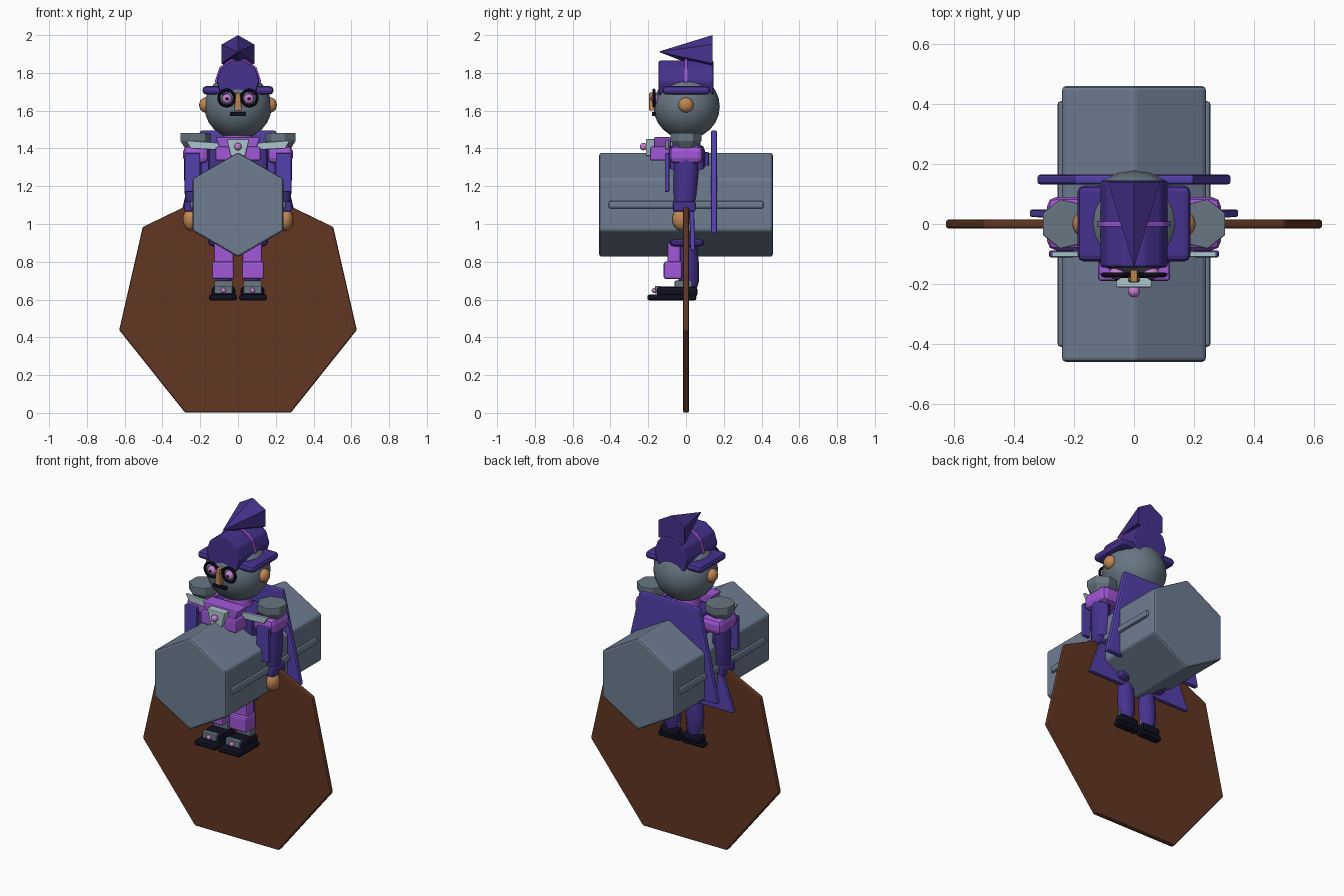
import bpy, bmesh, math

if "Cube" in bpy.data.objects:
    bpy.data.objects.remove(bpy.data.objects["Cube"])


def material(name, r, g, b):
    lin = lambda c: ((c / 255 + 0.055) / 1.055) ** 2.4 if c > 10 else c / 255 / 12.92
    m = bpy.data.materials.new(name)
    m.diffuse_color = (lin(r), lin(g), lin(b), 1)
    m.use_nodes = True
    m.node_tree.nodes["Principled BSDF"].inputs["Base Color"].default_value = m.diffuse_color
    return m


SLATE = material("slate", 110, 124, 145)
GREY = material("stone grey", 104, 118, 130)
BROWN = material("wood brown", 98, 54, 34)
PURPLE = material("hat purple", 70, 50, 142)
CAPE = material("cape violet", 84, 65, 172)
PINK = material("orchid", 160, 88, 215)
PALE = material("pale steel", 172, 197, 206)
SKIN = material("skin tan", 192, 135, 84)
BLACK = material("near black", 16, 16, 34)
LILAC = material("lilac", 198, 128, 208)


def finish(ob, mat, bevel=0, smooth=False):
    ob.data.materials.append(mat)
    if bevel:
        mod = ob.modifiers.new("soft_edges", "BEVEL")
        mod.width, mod.segments = bevel, 2
        mod.limit_method, mod.angle_limit = "ANGLE", math.radians(25)
    if smooth:
        bpy.ops.object.select_all(action="DESELECT")
        ob.select_set(True)
        bpy.context.view_layer.objects.active = ob
        bpy.ops.object.shade_smooth_by_angle(angle=math.radians(40))
    return ob


def loft(name, rings, mat, bevel=0, smooth=False):
    """Skin a stack of equal point rings and cap both ends."""
    bm = bmesh.new()
    loops = [[bm.verts.new(p) for p in ring] for ring in rings]
    for a, b in zip(loops, loops[1:]):
        for i in range(len(a)):
            j = (i + 1) % len(a)
            bm.faces.new((a[i], a[j], b[j], b[i]))
    bm.faces.new(loops[0])
    bm.faces.new(loops[-1])
    bmesh.ops.remove_doubles(bm, verts=bm.verts, dist=1e-5)
    bmesh.ops.recalc_face_normals(bm, faces=bm.faces)
    me = bpy.data.meshes.new(name)
    bm.to_mesh(me)
    bm.free()
    ob = bpy.data.objects.new(name, me)
    bpy.context.collection.objects.link(ob)
    return finish(ob, mat, bevel, smooth)


def slab(name, outline, y0, y1, mat, bevel=0):
    """Extrude an x-z outline from y0 to y1."""
    return loft(name, [[(x, y, z) for x, z in outline] for y in (y0, y1)], mat, bevel)


def box(name, x0, x1, y0, y1, z0, z1, mat, bevel=0.006):
    return slab(name, [(x0, z0), (x1, z0), (x1, z1), (x0, z1)], y0, y1, mat, bevel)


def ngon(r, n, start, cx=0, cy=0):
    return [(cx + r * math.cos(start + math.tau * i / n),
             cy + r * math.sin(start + math.tau * i / n)) for i in range(n)]


def ball(name, loc, radii, mat, seg=16, rings=10):
    bpy.ops.mesh.primitive_uv_sphere_add(segments=seg, ring_count=rings, radius=1, location=loc)
    ob = bpy.context.object
    ob.name = name
    for v in ob.data.vertices:
        v.co = [c * r for c, r in zip(v.co, radii)]
    return finish(ob, mat, 0, True)


def column(name, x, y, stations, mat, n=12, smooth=True):
    """Vertical tapered limb; stations are (z, rx, ry, y shift)."""
    return loft(name, [[(x + rx * a, y + dy + ry * b, z) for a, b in ngon(1, n, 0)]
                       for z, rx, ry, dy in stations], mat, 0, smooth)


UP = math.pi / 2

# Standing plate and hexagonal block
slab("heptagon_plate", ngon(0.645, 7, UP, 0, 0.582), -0.015, 0.015, BROWN, 0.008)
slab("hexagon_block", ngon(0.277, 6, UP, 0, 1.102), -0.46, 0.46, SLATE, 0.012)

# Torso, neck and cape layers
box("torso", -0.16, 0.16, -0.09, 0.1, 0.88, 1.42, PURPLE, 0.03)
column("neck", 0, 0, [(1.38, 0.09, 0.08, 0), (1.5, 0.07, 0.07, 0)], PINK)
box("back_panel", -0.12, 0.12, 0.09, 0.122, 1.2, 1.38, PURPLE)
slab("cape", [(-0.325, 0.95), (0.325, 0.95), (0.2, 1.495), (-0.2, 1.495)],
     0.132, 0.165, CAPE, 0.01)
loft("coat_skirt", [[(-w, y - 0.012, z), (w, y - 0.012, z), (w, y + 0.012, z), (-w, y + 0.012, z)]
                    for w, y, z in ((0.35, 0.036, 0.86), (0.2, 0.026, 1.25))], CAPE, 0.006)

# Chest ornament
box("chest_bow", -0.12, 0.12, -0.19, -0.08, 1.335, 1.41, PINK, 0.01)
slab("bow_top", [(-0.09, 1.38), (0.09, 1.38), (0.12, 1.46), (-0.12, 1.46)], -0.17, -0.08, PINK, 0.008)
slab("chest_plate", [(-0.038, 1.36), (0.038, 1.36), (0.06, 1.45), (-0.06, 1.45)],
     -0.212, -0.165, PALE, 0.005)
ball("chest_gem", (0, -0.225, 1.41), (0.02, 0.02, 0.02), LILAC, 12, 8)

# Head
ball("head", (0, 0.003, 1.622), (0.178, 0.176, 0.172), GREY, 20, 12)
slab("nose", [(-0.02, 1.60), (0.02, 1.60), (0.012, 1.695), (-0.012, 1.695)],
     -0.195, -0.14, SKIN, 0.005)
box("mouth", -0.042, 0.042, -0.18, -0.155, 1.572, 1.592, BLACK, 0.002)
box("glasses_bridge", -0.022, 0.022, -0.178, -0.166, 1.682, 1.694, BLACK, 0.002)

# Hat: brim, sideways drum, band and pointed tip
box("hat_brim", -0.188, 0.188, -0.125, 0.128, 1.685, 1.73, PURPLE, 0.02)
slab("hat_crown", ngon(0.114, 10, math.radians(18) * 0, 0, 1.757), -0.145, 0.145, PURPLE, 0.01)
slab("hat_band", ngon(0.122, 10, 0, 0, 1.757), -0.009, 0.009, PINK, 0.003)
tip_base = ngon(0.1, 6, UP, 0, 1.9)
slab_rings = [[(x, 0.14, z) for x, z in tip_base],
              [(x * 0.02, -0.14, 1.912 + (z - 1.9) * 0.02) for x, z in tip_base]]
loft("hat_tip", slab_rings, PURPLE)

for s, side in ((1, "right"), (-1, "left")):
    def sbox(name, x0, x1, *rest):
        return box(side + name, s * x0, s * x1, *rest)

    # Ribs on the block
    sbox("_block_rib", 0.22, 0.255, -0.41, 0.41, 1.082, 1.122, SLATE, 0.01)

    # Face details
    ball(side + "_ear", (s * 0.172, 0, 1.63), (0.034, 0.04, 0.04), SKIN)
    bpy.ops.mesh.primitive_torus_add(major_radius=0.042, minor_radius=0.008, major_segments=20,
                                     minor_segments=8, location=(s * 0.06, -0.17, 1.667),
                                     rotation=(UP, 0, 0))
    bpy.context.object.name = side + "_glasses_rim"
    finish(bpy.context.object, BLACK, 0, True)
    ball(side + "_eye", (s * 0.058, -0.165, 1.663), (0.027, 0.02, 0.027), LILAC, 12, 8)
    ball(side + "_pupil", (s * 0.058, -0.183, 1.663), (0.008, 0.006, 0.008), BLACK, 8, 6)

    # Shoulder: flared pad, puffed sleeve, strap
    pad = ngon(1, 7, math.pi / 7)
    loft(side + "_shoulder_pad",
         [[(s * (0.228 + r * a), r * b, z) for a, b in pad]
          for r, z in ((0.055, 1.395), (0.085, 1.44), (0.085, 1.482))], GREY, 0.004)
    sbox("_sleeve_puff", 0.155, 0.29, -0.088, 0.09, 1.32, 1.415, PINK, 0.03)
    slab(side + "_chest_strap", [(s * 0.05, 1.39), (s * 0.25, 1.40), (s * 0.275, 1.442),
                                 (s * 0.05, 1.425)], -0.11, -0.092, PALE, 0.003)

    # Arm, front sleeve panel, cuff, hand
    column(side + "_arm", s * 0.24, 0, [(1.08, 0.036, 0.05, -0.01), (1.16, 0.042, 0.06, -0.005),
                                        (1.27, 0.046, 0.066, 0), (1.36, 0.046, 0.06, 0)], PURPLE)
    sbox("_sleeve_panel", 0.2, 0.283, -0.112, -0.088, 1.17, 1.375, CAPE)
    sbox("_cuff", 0.197, 0.285, -0.07, 0.05, 1.065, 1.12, PURPLE, 0.01)
    ball(side + "_cuff_button", (s * 0.24, -0.082, 1.1), (0.015, 0.015, 0.015), LILAC, 10, 6)
    ball(side + "_hand", (s * 0.25, -0.025, 1.025), (0.042, 0.048, 0.06), SKIN)

    # Leg with front guards
    column(side + "_leg", s * 0.075, 0, [(0.635, 0.036, 0.04, 0.01), (0.7, 0.05, 0.055, 0.015),
                                         (0.78, 0.058, 0.06, 0.01), (0.87, 0.052, 0.055, 0.005),
                                         (0.95, 0.05, 0.05, 0)], PURPLE)
    sbox("_thigh_guard", 0.024, 0.128, -0.098, -0.03, 0.79, 0.91, PINK, 0.01)
    sbox("_knee_guard", 0.02, 0.138, -0.118, -0.02, 0.708, 0.802, PINK, 0.012)
    sbox("_ankle_band", 0.028, 0.125, -0.06, 0.03, 0.655, 0.7, GREY, 0.006)

    # Shoe
    sbox("_sole", 0.006, 0.153, -0.205, 0.055, 0.595, 0.627, BLACK, 0.012)
    sbox("_shoe_upper", 0.014, 0.14, -0.155, 0.062, 0.615, 0.668, BLACK, 0.018)
    sbox("_shoe_buckle", 0.03, 0.125, -0.165, -0.135, 0.632, 0.672, GREY, 0.004)
    ball(side + "_shoe_gem", (s * 0.077, -0.168, 0.648), (0.014, 0.014, 0.014), LILAC, 10, 6)
